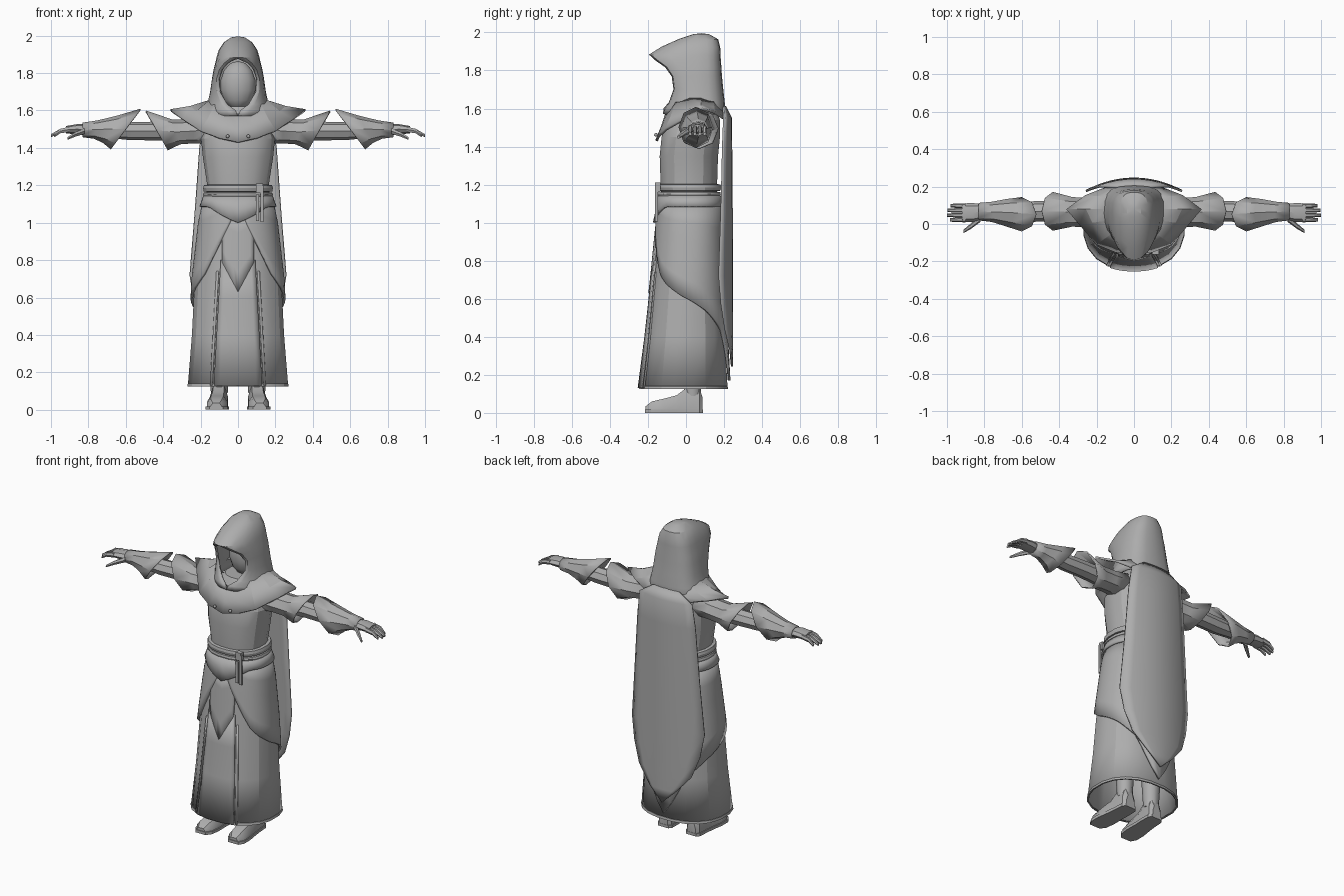
import bpy, bmesh, math
from math import sin, cos, pi, radians

if "Cube" in bpy.data.objects:
    bpy.data.objects.remove(bpy.data.objects["Cube"])

cloth = bpy.data.materials.new("plain grey")
cloth.diffuse_color = (0.42, 0.42, 0.42, 1)
cloth.use_nodes = True
cloth.node_tree.nodes["Principled BSDF"].inputs["Base Color"].default_value = cloth.diffuse_color


def interp(table, k):
    """Linear lookup in rows sorted by their first value."""
    if k <= table[0][0]:
        return table[0][1:]
    for a, b in zip(table, table[1:]):
        if k <= b[0]:
            f = (k - a[0]) / (b[0] - a[0])
            return [p + (q - p) * f for p, q in zip(a[1:], b[1:])]
    return table[-1][1:]


def loft(name, rows, closed=True, caps=False, thick=0, mirror=False, angle=20):
    """Skin rows of points into one part."""
    bm = bmesh.new()
    grid = [[bm.verts.new(p) for p in row] for row in rows]
    n = len(rows[0])
    for a, b in zip(grid, grid[1:]):
        for i in range(n if closed else n - 1):
            j = (i + 1) % n
            bm.faces.new((a[i], a[j], b[j], b[i]))
    if caps:
        bm.faces.new(grid[0])
        bm.faces.new(grid[-1])
    bmesh.ops.remove_doubles(bm, verts=bm.verts, dist=0.0008)
    bmesh.ops.recalc_face_normals(bm, faces=bm.faces)
    me = bpy.data.meshes.new(name)
    bm.to_mesh(me)
    bm.free()
    ob = bpy.data.objects.new(name, me)
    bpy.context.collection.objects.link(ob)
    me.materials.append(cloth)
    bpy.context.view_layer.objects.active = ob
    ob.select_set(True)
    bpy.ops.object.shade_smooth_by_angle(angle=radians(angle))
    ob.select_set(False)
    if thick:
        m = ob.modifiers.new("thickness", 'SOLIDIFY')
        m.thickness, m.offset = thick, 0
    if mirror:
        ob.modifiers.new("mirror", 'MIRROR')
    return ob


# Body cross-sections: z, half width, front y, back y
BODY = [(.13, .265, -.24, .215), (.4, .243, -.205, .2), (.7, .228, -.172, .187),
        (1.0, .193, -.142, .175), (1.1, .172, -.13, .165), (1.2, .166, -.135, .165),
        (1.35, .19, -.14, .17), (1.45, .2, -.13, .18), (1.54, .17, -.1, .18), (1.62, .1, -.05, .15)]


def sgnpow(v, p):
    return math.copysign(abs(v) ** p, v)


def surf(z, a, off=0):
    """Point on the body at height z and angle a from the front."""
    rx, yf, yb = interp(BODY, z)
    return ((rx + off) * sgnpow(sin(a), .88),
            (yf + yb) / 2 - ((yb - yf) / 2 + off) * sgnpow(cos(a), .88), z)


def front(x, z, off):
    """Point on the front of the body at a given x."""
    rx = interp(BODY, z)[0] + off
    a = math.asin(min(1, (abs(x) / rx) ** (1 / .88)))
    return surf(z, math.copysign(a, x), off)


N = 20
RING = [2 * pi * (i + .5) / N for i in range(N)]


def band(name, levels, thick=0, caps=False):
    return loft(name, [[surf(z, a, o) for a in RING] for z, o in levels], thick=thick, caps=caps)


# Torso, skirt and hem
band("torso", [(z, 0) for z in (1.08, 1.2, 1.35, 1.45, 1.54, 1.62)], caps=True)
band("skirt", [(z, 0) for z in (.13, .4, .7, 1.0, 1.1)], thick=.012)
band("skirt_hem", [(.125, 0), (.125, .009), (.14, .007), (.145, 0)])

# Belts
band("upper_belt", [(1.165, 0), (1.168, .018), (1.185, .022), (1.2, .018), (1.203, 0)])
band("lower_belt", [(1.138, 0), (1.14, .017), (1.15, .02), (1.16, .017), (1.162, 0)])

# Sash dipping to a point at the front
fine = [2 * pi * i / 40 for i in range(40)]
dip = lambda a: 1.085 - .085 * max(0, 1 - min(a, 2 * pi - a) / .85) ** 1.1
loft("sash", [[surf(1.14 + (dip(a) - 1.14) * v, a, .012 + .014 * v) for a in fine]
              for v in (0, .5, 1)], thick=.012)

# Wrapped overskirt with a swept hem: angle, hem height
HEM = [(6, 1.03), (14, .96), (28, .85), (45, .73), (58, .68), (90, .6), (120, .53),
       (150, .43), (165, .3), (180, .17)]
angs = [6 + 348 * i / 44 for i in range(45)]
hem = lambda d: interp(HEM, min(d, 360 - d))[0]
loft("overskirt", [[surf(1.1 + (hem(d) - 1.1) * v, radians(d), .014) for d in angs]
                   for v in (0, .2, .4, .6, .8, 1)], closed=False, thick=.014)

# Pointed tabard and the long front panel below it
us = [i / 4 - 1 for i in range(9)]
rows = []
for v in (0, .25, .5, .75, 1):
    rows.append([front(.085 * u, 1.05 + (.63 + .16 * abs(u) - 1.05) * v, .012) for u in us])
loft("tabard", rows, closed=False, thick=.012)
rows = []
for z in (.8, .6, .4, .13):
    rows.append([front((.135 - .055 * z) * u, z, .008) for u in us])
loft("front_panel", rows, closed=False, thick=.012)

# Side pleats beside the front panel
rows = []
for z in (.74, .55, .35, .13):
    rows.append([front(.135 - .055 * z + d, z, .006) for d in (.008, .013, .02)])
loft("pleat", rows, closed=False, thick=.01, mirror=True)


def box(name, c, s, mirror=False):
    q = [(-1, -1), (1, -1), (1, 1), (-1, 1)]
    loft(name, [[(c[0] + i * s[0] / 2, c[1] + j * s[1] / 2, c[2] + k * s[2] / 2) for i, j in q]
                for k in (-1, 1)], caps=True, mirror=mirror)


# Knot and hanging belt ends
box("belt_knot", (.115, -.148, 1.185), (.035, .03, .05))
box("long_belt_end", (.128, -.155, 1.1), (.018, .014, .19))
box("short_belt_end", (.104, -.153, 1.08), (.018, .014, .14))


def both_sides(pts):
    """Complete a half loop running from front centre to back centre."""
    return pts + [(-x, y, z) for x, y, z in pts[-2:0:-1]]


# Shoulder mantle
inner = [(0, -.1, 1.58), (.06, -.085, 1.6), (.12, -.05, 1.63), (.15, .02, 1.65),
         (.15, .08, 1.65), (.13, .14, 1.64), (.08, .18, 1.62), (0, .2, 1.61)]
outer = [(0, -.155, 1.43), (.1, -.145, 1.452), (.2, -.105, 1.49), (.29, 0, 1.55),
         (.36, .08, 1.6), (.26, .15, 1.58), (.14, .195, 1.55), (0, .215, 1.54)]
mid = [tuple(p + (q - p) * .5 - (.008 if k == 2 else 0) for k, (p, q) in enumerate(zip(a, b)))
       for a, b in zip(inner, outer)]
loft("mantle", [both_sides(r) for r in (inner, mid, outer)], thick=.014)


def ball(name, c, r, n=12, mirror=False):
    rows = []
    for i in range(n // 2 + 1):
        t = pi * i / (n // 2)
        rows.append([(c[0] + r[0] * sin(t) * cos(2 * pi * j / n),
                      c[1] + r[1] * sin(t) * sin(2 * pi * j / n), c[2] + r[2] * cos(t)) for j in range(n)])
    loft(name, rows, mirror=mirror, angle=60)


ball("mantle_stud", (.055, -.158, 1.462), (.01, .01, .01), 8, True)

# Hood: z, opening half width, opening y, half width, back y
HOOD = [(1.57, 0, -.115, .165, .195), (1.6, .012, -.112, .168, .2), (1.63, .055, -.085, .158, .198),
        (1.7, .095, -.06, .143, .19), (1.77, .1, -.07, .133, .183), (1.82, .082, -.105, .124, .18),
        (1.855, .05, -.155, .115, .177), (1.88, 0, -.19, .11, .176), (1.92, 0, -.125, .098, .174),
        (1.96, 0, -.035, .072, .165), (1.985, 0, .04, .035, .12)]
rows = []
for z, xe, ye, hw, yb in HOOD:
    half = []
    for i in range(11):
        t = pi * i / 10
        s, c = sin(t), cos(t)
        if c > 1e-6:
            half.append((xe + (hw - xe) * s, .06 - (.06 - ye) * c, z))
        else:
            half.append((hw * abs(s) ** .7, .06 + (yb - .06) * abs(c) ** .7, z))
    rows.append(half + [(-x, y, w) for x, y, w in half[-2::-1]])
rows.append([(0, .08, 1.99)] * len(rows[0]))
loft("hood", rows, closed=False, thick=.012, angle=25)
ball("shadowed_head", (0, .06, 1.735), (.095, .07, .13), 14)

# Cape: z, half width, centre y
CAPE = [(1.61, .09, .205), (1.55, .185, .235), (1.4, .205, .237), (1.05, .23, .24),
        (.72, .257, .242), (.57, .232, .242), (.44, .185, .242), (.33, .09, .242), (.245, 0, .242)]
loft("cape", [[(w * u, y - 4 * .25 * (w * u) ** 2, z) for u in us] for z, w, y in CAPE],
     closed=False, thick=.012, angle=30)


def tube(name, rings, n=8, thick=0, caps=True):
    """Limb along x; each ring is x, y, z, y radius, z radius, slant."""
    rows = []
    for x, y, z, ry, rz, sl in rings:
        ts = [2 * pi * i / n for i in range(n)]
        rows.append([(x + sl * sin(t), y + ry * cos(t), z + rz * sin(t)) for t in ts])
    loft(name, rows, caps=caps, thick=thick, mirror=True, angle=30)


# Arms: inner sleeve, flared upper sleeve, flared gauntlet
tube("inner_arm", [(.2, .06, 1.49, .06, .055, 0), (.45, .07, 1.49, .055, .05, 0),
                   (.58, .065, 1.49, .055, .048, 0), (.8, .065, 1.495, .04, .032, 0)])
tube("upper_sleeve", [(.14, .05, 1.5, .085, .075, 0), (.24, .06, 1.49, .075, .062, 0),
                      (.33, .065, 1.485, .075, .062, .02), (.435, .068, 1.493, .1, .103, .058)],
     thick=.008, caps=False)
tube("gauntlet", [(.6, .052, 1.5, .088, .105, -.078), (.68, .06, 1.5, .07, .07, -.04),
                  (.76, .065, 1.498, .05, .045, -.01), (.83, .066, 1.496, .043, .035, 0)],
     thick=.008, caps=False)

# Hands
tube("palm", [(.8, .065, 1.496, .038, .03, 0), (.86, .062, 1.5, .05, .027, 0),
              (.92, .06, 1.497, .05, .02, 0)])
for i, (y, tip) in enumerate([(.022, .985), (.047, 1.0), (.073, .998), (.098, .98)]):
    tube("finger_%d" % (i + 1), [(.9, y, 1.499, .013, .016, 0), (.95, y, 1.49, .012, .014, 0),
                                 (tip, y, 1.466, .009, .009, 0)], 6)
tube("thumb", [(.82, .03, 1.49, .018, .018, 0), (.87, -.01, 1.472, .015, .014, 0),
               (.912, -.04, 1.45, .009, .008, 0)], 6)

# Boots: y, half width, height, centre x
BOOT = [(.088, .03, .08, .1), (.07, .045, .13, .1), (.0, .048, .13, .102), (-.05, .05, .092, .106),
        (-.12, .056, .074, .111), (-.18, .052, .06, .115), (-.212, .03, .035, .117)]
shape = [(-1, 0), (-1, .55), (-.6, 1), (.6, 1), (1, .55), (1, 0)]
loft("boot", [[(c + w * i, y, h * k) for i, k in shape] for y, w, h, c in BOOT],
     caps=True, mirror=True, angle=35)
loft("boot_sole", [[(c + (w + .006) * i, y * 1.02, k) for i, k in
                    ((-1, 0), (1, 0), (1, .018), (-1, .018))] for y, w, h, c in BOOT],
     caps=True, mirror=True)

# Lower legs under the skirt
loft("lower_leg", [[(.1 + r * cos(t), .035 + r * sin(t), z) for t in [pi * i / 5 for i in range(10)]]
                   for z, r in ((.09, .045), (.25, .055), (.6, .07))], caps=True, mirror=True, angle=40)
